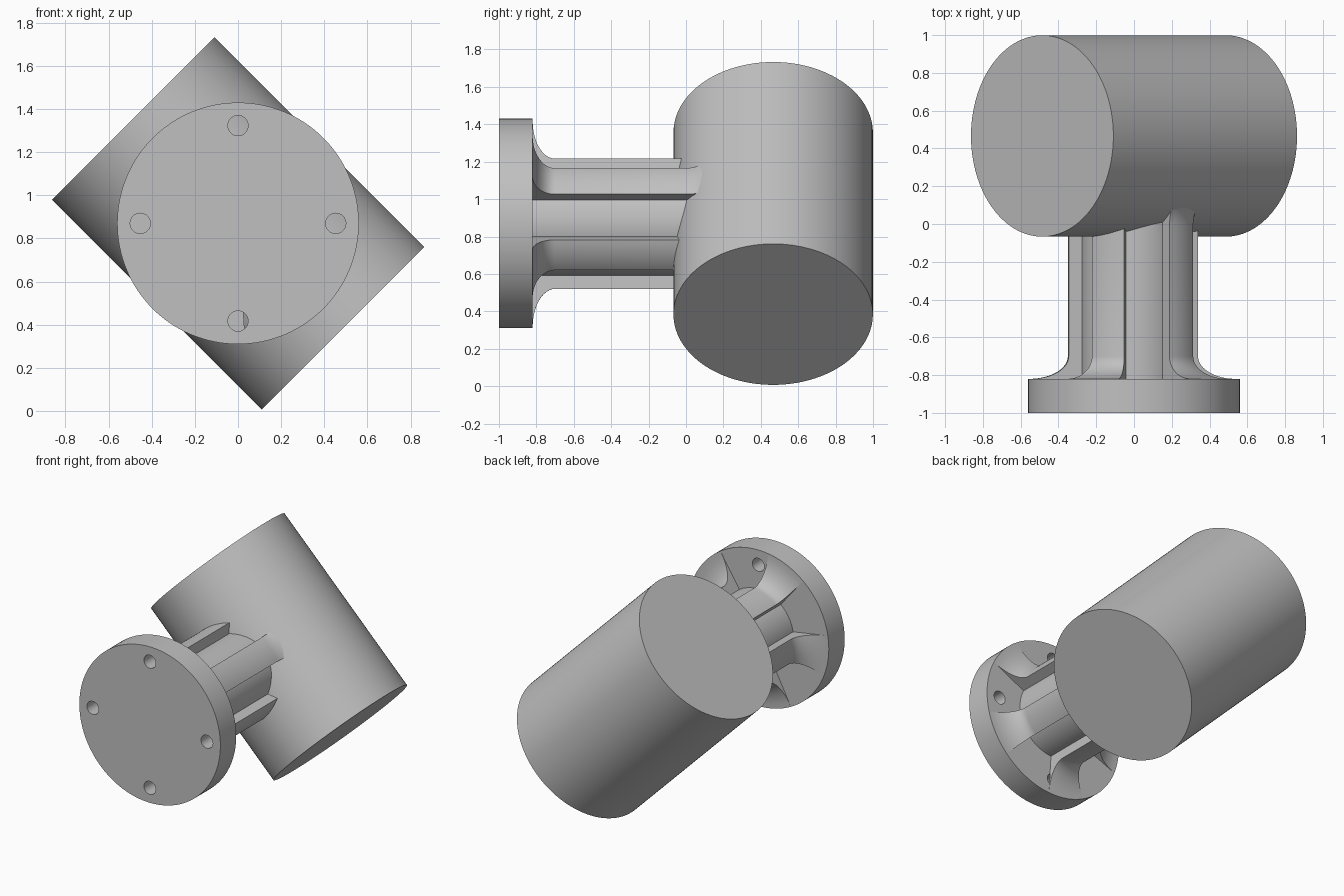
import bpy, bmesh
from math import sin, cos, pi, radians
from mathutils import Vector

CENTRE_Z = 0.87
FLANGE_BACK = -0.82

if "Cube" in bpy.data.objects:
    bpy.data.objects.remove(bpy.data.objects["Cube"], do_unlink=True)

grey = bpy.data.materials.new("plain_grey")
grey.use_nodes = True
colour = (0.53, 0.53, 0.53, 1)
grey.diffuse_color = colour
grey.node_tree.nodes["Principled BSDF"].inputs["Base Color"].default_value = colour


def select(obj):
    bpy.ops.object.select_all(action='DESELECT')
    obj.select_set(True)
    bpy.context.view_layer.objects.active = obj


def finish(obj):
    if not obj.data.materials:
        obj.data.materials.append(grey)
    select(obj)
    bpy.ops.object.shade_smooth_by_angle(angle=radians(30))


def cylinder(name, start, end, radius, sides=96):
    start, end = Vector(start), Vector(end)
    axis = end - start
    bpy.ops.mesh.primitive_cylinder_add(
        vertices=sides, radius=radius, depth=axis.length,
        location=(start + end) / 2,
        rotation=axis.to_track_quat('Z', 'Y').to_euler())
    obj = bpy.context.object
    obj.name = name
    obj.data.materials.append(grey)
    return obj


def sector(name, profile, middle, half, steps=10):
    """Sweep a closed (radius, y) profile through an arc about the shaft axis."""
    bm = bmesh.new()
    rings = []
    for i in range(steps + 1):
        a = radians(middle - half + 2 * half * i / steps)
        rings.append([bm.verts.new((r * cos(a), y, CENTRE_Z + r * sin(a)))
                      for r, y in profile])
    for near, far in zip(rings, rings[1:]):
        for k in range(len(profile)):
            bm.faces.new((near[k - 1], near[k], far[k], far[k - 1]))
    bm.faces.new(rings[0])
    bm.faces.new(rings[-1])
    bmesh.ops.recalc_face_normals(bm, faces=bm.faces)
    mesh = bpy.data.meshes.new(name)
    bm.to_mesh(mesh)
    bm.free()
    obj = bpy.data.objects.new(name, mesh)
    bpy.context.collection.objects.link(obj)
    return obj


# Large tilted drum
half_length = 1.375 / 2 * cos(pi / 4)
drum = cylinder("drum", (-half_length, 0.466, CENTRE_Z + half_length),
                (half_length, 0.466, CENTRE_Z - half_length), 0.533, 128)
finish(drum)

# Mounting flange with four bolt holes
flange = cylinder("flange", (0, -1, CENTRE_Z), (0, FLANGE_BACK, CENTRE_Z), 0.56, 128)
for i in range(4):
    x, z = 0.453 * cos(i * pi / 2), CENTRE_Z + 0.453 * sin(i * pi / 2)
    cutter = cylinder("bolt_hole_cutter", (x, -1.1, z), (x, -0.7, z), 0.047, 32)
    cutter.hide_render = True
    select(flange)
    cut = flange.modifiers.new("bolt_hole", 'BOOLEAN')
    cut.operation = 'DIFFERENCE'
    cut.solver = 'EXACT'
    cut.object = cutter
    bpy.ops.object.modifier_apply(modifier=cut.name)
    bpy.data.objects.remove(cutter, do_unlink=True)
finish(flange)

# Round shaft core
finish(cylinder("shaft_core", (0, FLANGE_BACK - 0.02, CENTRE_Z), (0, 0.15, CENTRE_Z), 0.28))

# Five ribs, flared at the flange and slightly at the drum
flare = [(0.555 - 0.205 * sin(t), -0.7 - 0.12 * cos(t))
         for t in (pi / 2 * i / 12 for i in range(13))]
drum_end = [(0.35, 0.0), (0.355, 0.04), (0.37, 0.08), (0.395, 0.12), (0.395, 0.16)]
rib_profile = [(0.1, FLANGE_BACK)] + flare + drum_end + [(0.1, 0.16)]
for i in range(5):
    finish(sector(f"rib_{i + 1}", rib_profile, 42 + 72 * i, 15.5))
